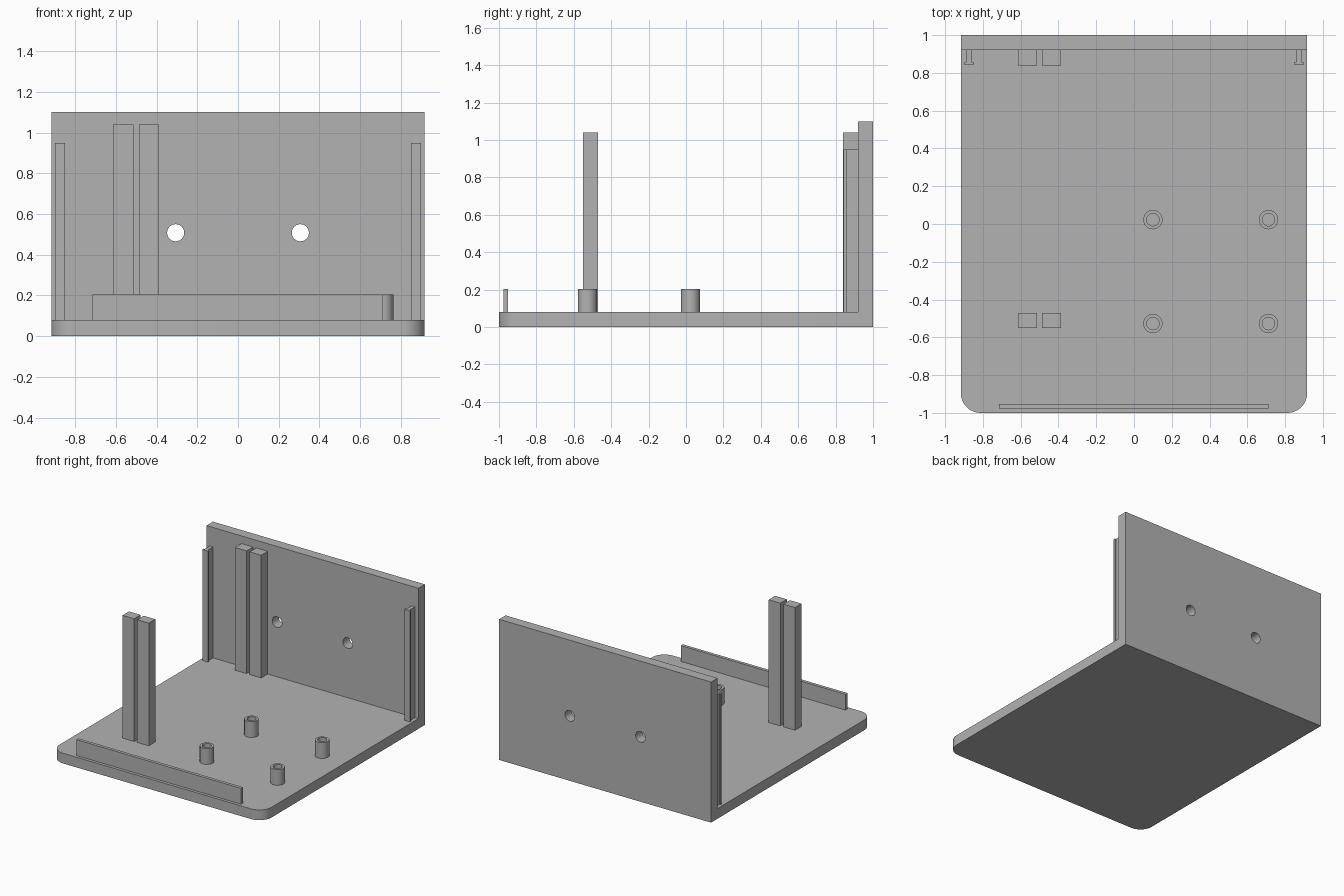
import bpy, bmesh, math
from mathutils import Vector

cube = bpy.data.objects.get("Cube")
if cube:
    bpy.data.objects.remove(cube, do_unlink=True)

grey = bpy.data.materials.new("plain grey")
grey.use_nodes = True
GREY = (0.45, 0.45, 0.45, 1)
grey.diffuse_color = GREY
grey.node_tree.nodes["Principled BSDF"].inputs["Base Color"].default_value = GREY

WIDTH, FLOOR, WALL_Y, WALL_TOP = 0.917, 0.08, 0.92, 1.10


def add_object(name, bm):
    bmesh.ops.recalc_face_normals(bm, faces=bm.faces)
    mesh = bpy.data.meshes.new(name)
    bm.to_mesh(mesh)
    bm.free()
    mesh.materials.append(grey)
    obj = bpy.data.objects.new(name, mesh)
    bpy.context.collection.objects.link(obj)
    return obj


def prism(name, outline, z0, z1):
    """Extrude a plan outline from z0 up to z1."""
    bm = bmesh.new()
    face = bm.faces.new([bm.verts.new((x, y, z0)) for x, y in outline])
    top = bmesh.ops.extrude_face_region(bm, geom=[face])["geom"]
    bmesh.ops.translate(bm, vec=(0, 0, z1 - z0),
                        verts=[v for v in top if isinstance(v, bmesh.types.BMVert)])
    return add_object(name, bm)


def box(name, x0, x1, y0, y1, z0, z1):
    return prism(name, [(x0, y0), (x1, y0), (x1, y1), (x0, y1)], z0, z1)


def smooth(obj):
    bpy.ops.object.select_all(action="DESELECT")
    obj.select_set(True)
    bpy.context.view_layer.objects.active = obj
    bpy.ops.object.shade_smooth_by_angle(angle=math.radians(30))


def boolean(obj, tool, operation):
    """Apply a boolean and discard its tool."""
    mod = obj.modifiers.new("boolean", "BOOLEAN")
    mod.operation, mod.solver, mod.object = operation, "EXACT", tool
    tool.hide_render = True
    bpy.ops.object.select_all(action="DESELECT")
    obj.select_set(True)
    bpy.context.view_layer.objects.active = obj
    bpy.ops.object.modifier_apply(modifier=mod.name)
    bpy.data.objects.remove(tool, do_unlink=True)


# Base plate with rounded front corners
RADIUS, STEPS = 0.105, 12
plan = [(WIDTH, 1), (-WIDTH, 1)]
for side, start in ((-1, math.pi), (1, 1.5 * math.pi)):
    for i in range(STEPS + 1):
        a = start + i * math.pi / 2 / STEPS
        plan.append((side * (WIDTH - RADIUS) + RADIUS * math.cos(a),
                     RADIUS - 1 + RADIUS * math.sin(a)))
body = prism("base_and_back_wall", plan, 0, FLOOR)

# Back wall joined to the base, with two round holes
boolean(body, box("wall_tool", -WIDTH, WIDTH, WALL_Y, 1, 0, WALL_TOP), "UNION")
for side in (-1, 1):
    bpy.ops.mesh.primitive_cylinder_add(vertices=40, radius=0.042, depth=0.4,
                                        location=(side * 0.306, 0.96, 0.508),
                                        rotation=(math.pi / 2, 0, 0))
    boolean(body, bpy.context.object, "DIFFERENCE")
smooth(body)

# Front lip
box("front_lip", -0.715, 0.711, -0.977, -0.952, FLOOR, 0.204)

# Two pairs of tall square posts
for row, y in (("front", -0.55), ("back", 0.84)):
    for label, x in (("right", -0.614), ("left", -0.487)):
        box(f"{row}_{label}_post", x, x + 0.1, y, y + 0.08, FLOOR, 1.04)

# T-section guide rails on the wall
HEAD, STEM = 0.024, 0.014
for label, side in (("right", -1), ("left", 1)):
    half = [(STEM, WALL_Y), (STEM, 0.857), (HEAD, 0.857), (HEAD, 0.841)]
    section = half + [(-x, y) for x, y in reversed(half)]
    prism(f"{label}_guide_rail", [(side * 0.874 + x, y) for x, y in section],
          FLOOR, 0.948)

# Hollow mounting standoffs
for row, y in (("front", -0.527), ("back", 0.023)):
    for label, x in (("right", 0.1), ("left", 0.712)):
        bm = bmesh.new()
        ring = [bm.verts.new((r, 0, z)) for r, z in
                ((0.033, FLOOR), (0.033, 0.204), (0.051, 0.204), (0.051, FLOOR))]
        edges = [bm.edges.new((ring[i - 1], ring[i])) for i in range(4)]
        bmesh.ops.spin(bm, geom=ring + edges, cent=(0, 0, 0), axis=(0, 0, 1),
                       angle=2 * math.pi, steps=32, use_merge=True)
        bmesh.ops.remove_doubles(bm, verts=bm.verts, dist=0.0001)
        bmesh.ops.translate(bm, vec=Vector((x, y, 0)), verts=bm.verts)
        smooth(add_object(f"{row}_{label}_standoff", bm))
